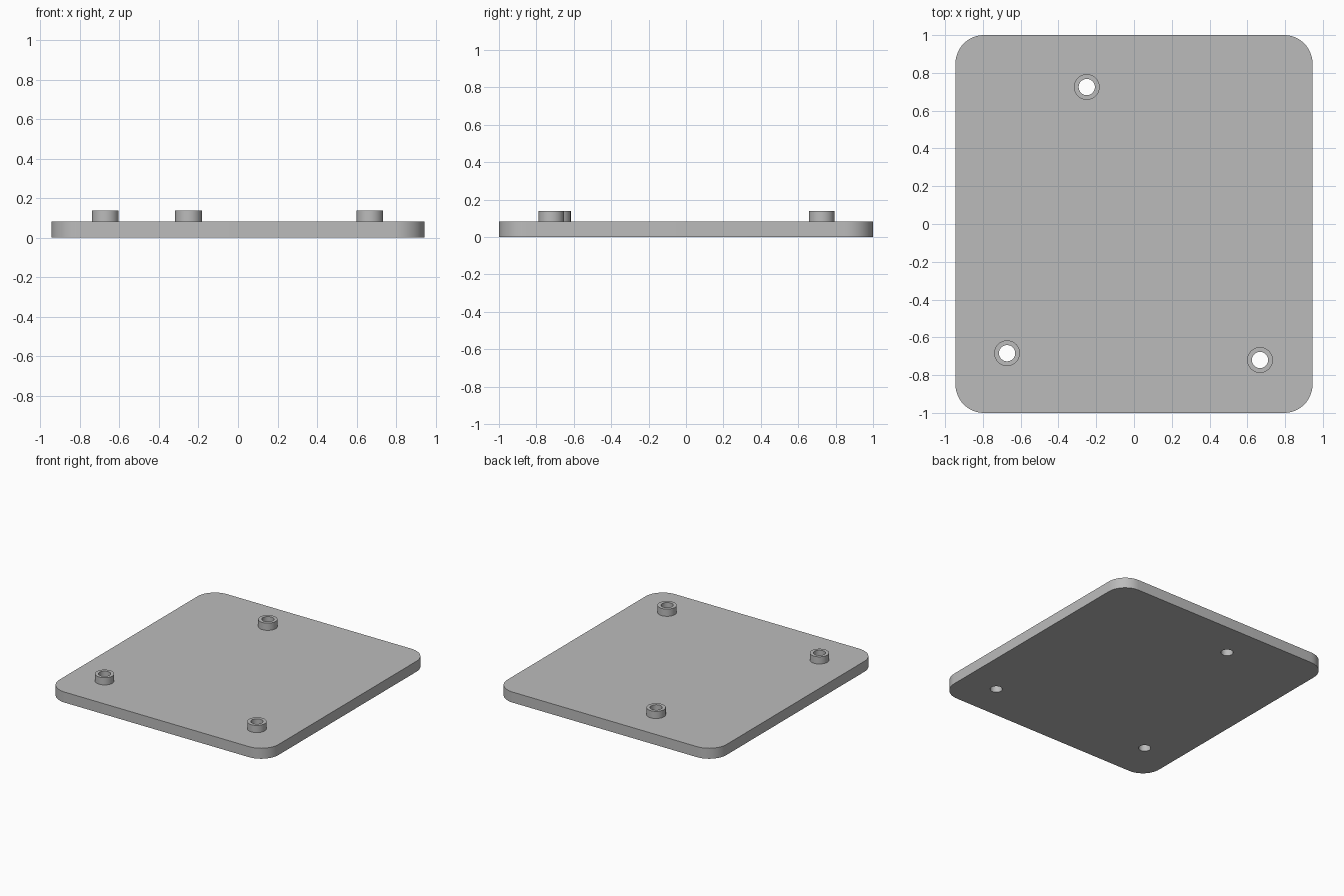
import bpy
import bmesh
from mathutils import Matrix, Vector

HALF_X, HALF_Y = 0.945, 1.0
PLATE_TOP, BOSS_TOP = 0.082, 0.138
CORNER = 0.15
BOSS_R, HOLE_R = 0.068, 0.043
SIDES = 48
BOSSES = {
    "back_boss": (-0.25, 0.725),
    "front_right_boss": (-0.672, -0.684),
    "front_left_boss": (0.667, -0.72),
}

cube = bpy.data.objects.get("Cube")
if cube:
    bpy.data.objects.remove(cube, do_unlink=True)

grey = bpy.data.materials.new("plain grey")
grey.use_nodes = True
grey.diffuse_color = (0.5, 0.5, 0.5, 1)
grey.node_tree.nodes["Principled BSDF"].inputs["Base Color"].default_value = (0.5, 0.5, 0.5, 1)


def make_object(name, bm):
    bmesh.ops.recalc_face_normals(bm, faces=bm.faces)
    mesh = bpy.data.meshes.new(name)
    bm.to_mesh(mesh)
    bm.free()
    mesh.materials.append(grey)
    obj = bpy.data.objects.new(name, mesh)
    bpy.context.collection.objects.link(obj)
    return obj


def activate(obj):
    bpy.ops.object.select_all(action="DESELECT")
    obj.select_set(True)
    bpy.context.view_layer.objects.active = obj


# Plate with rounded vertical corners
bm = bmesh.new()
bmesh.ops.create_cube(bm, size=1)
bmesh.ops.scale(bm, vec=(2 * HALF_X, 2 * HALF_Y, PLATE_TOP), verts=bm.verts)
bmesh.ops.translate(bm, vec=(0, 0, PLATE_TOP / 2), verts=bm.verts)
upright = [e for e in bm.edges if abs(e.verts[0].co.z - e.verts[1].co.z) > 0.01]
bmesh.ops.bevel(bm, geom=upright, offset=CORNER, segments=12, profile=0.5, affect="EDGES")
plate = make_object("base_plate", bm)

# Through holes
bm = bmesh.new()
for x, y in BOSSES.values():
    bmesh.ops.create_cone(bm, cap_ends=True, segments=SIDES, radius1=HOLE_R, radius2=HOLE_R,
                          depth=1, matrix=Matrix.Translation((x, y, 0)))
drill = make_object("hole_cutter", bm)
drill.hide_render = True
cut = plate.modifiers.new("holes", "BOOLEAN")
cut.operation, cut.solver, cut.object = "DIFFERENCE", "EXACT", drill
activate(plate)
bpy.ops.object.modifier_apply(modifier=cut.name)
bpy.data.objects.remove(drill, do_unlink=True)
bpy.ops.object.shade_smooth_by_angle()

# Hollow bosses standing on the plate around each hole
for name, (x, y) in BOSSES.items():
    bm = bmesh.new()
    profile = [(BOSS_R, PLATE_TOP), (BOSS_R, BOSS_TOP), (HOLE_R, BOSS_TOP), (HOLE_R, PLATE_TOP)]
    verts = [bm.verts.new((r, 0, z)) for r, z in profile]
    edges = [bm.edges.new(pair) for pair in zip(verts, verts[1:])]
    bmesh.ops.spin(bm, geom=verts + edges, cent=(0, 0, 0), axis=(0, 0, 1),
                   angle=6.283185, steps=SIDES)
    bmesh.ops.remove_doubles(bm, verts=bm.verts, dist=0.0005)
    bmesh.ops.translate(bm, vec=Vector((x, y, 0)), verts=bm.verts)
    boss = make_object(name, bm)
    # Open rings: make sure the rim faces up
    rim = max(boss.data.polygons, key=lambda p: p.center.z)
    if rim.normal.z < 0:
        boss.data.flip_normals()
    activate(boss)
    bpy.ops.object.shade_smooth_by_angle()
